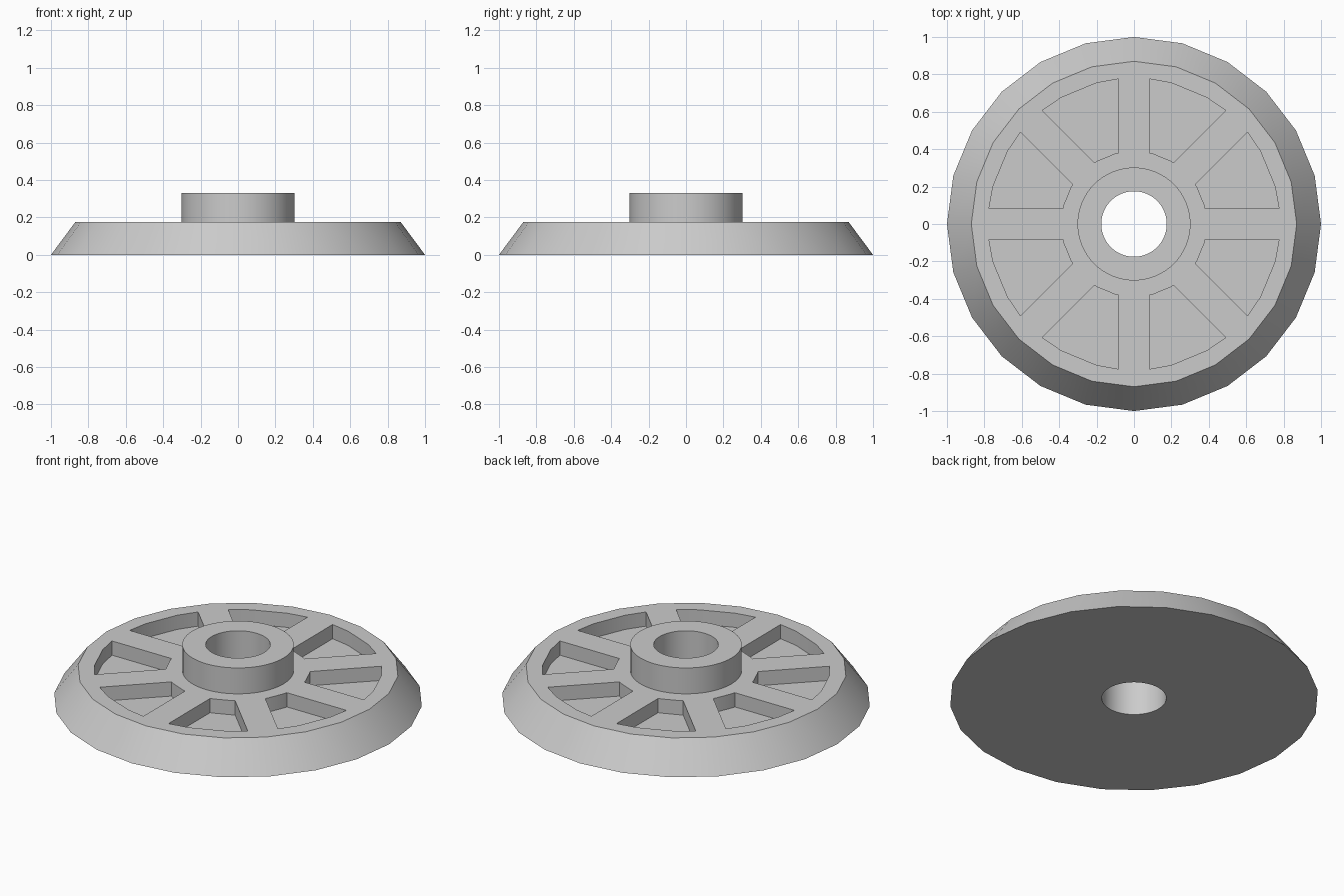
import bpy, bmesh
from math import asin, sin, cos, pi, radians

old = bpy.data.objects.get("Cube")
if old:
    bpy.data.objects.remove(old, do_unlink=True)

BASE_R, TOP_R, BASE_H = 1.0, 0.87, 0.175
HUB_R, BORE_R, HUB_H = 0.302, 0.175, 0.33
POCKET_IN, POCKET_OUT, POCKET_FLOOR = 0.39, 0.78, 0.09
SPOKE_HALF, SPOKES = 0.083, 8

grey = bpy.data.materials.new("light grey")
grey.use_nodes = True
colour = (0.6, 0.6, 0.6, 1)
grey.diffuse_color = colour
grey.node_tree.nodes["Principled BSDF"].inputs["Base Color"].default_value = colour


def make_object(name, bm):
    bmesh.ops.recalc_face_normals(bm, faces=bm.faces)
    mesh = bpy.data.meshes.new(name)
    bm.to_mesh(mesh)
    bm.free()
    mesh.materials.append(grey)
    obj = bpy.data.objects.new(name, mesh)
    bpy.context.collection.objects.link(obj)
    return obj


def select(obj):
    bpy.ops.object.select_all(action="DESELECT")
    obj.select_set(True)
    bpy.context.view_layer.objects.active = obj


def cone(name, sides, r1, r2, height, centre_z):
    bm = bmesh.new()
    bmesh.ops.create_cone(bm, cap_ends=True, segments=sides, radius1=r1, radius2=r2, depth=height)
    bmesh.ops.translate(bm, verts=bm.verts, vec=(0, 0, centre_z))
    return make_object(name, bm)


def arc(radius, start):
    """Points of a pocket edge between two parallel-sided spokes."""
    gap = asin(SPOKE_HALF / radius)
    sector = 2 * pi / SPOKES
    angles = (gap, radians(15), radians(30), sector - gap)
    return [(radius * cos(start + a), radius * sin(start + a)) for a in angles]


def cut(target, cutter):
    cutter.hide_render = True
    mod = target.modifiers.new("cut", "BOOLEAN")
    mod.operation, mod.solver, mod.object = "DIFFERENCE", "EXACT", cutter
    select(target)
    bpy.ops.object.modifier_apply(modifier=mod.name)
    bpy.data.objects.remove(cutter, do_unlink=True)


# Tapered disc
disc = cone("wheel_disc", 24, BASE_R, TOP_R, BASE_H, BASE_H / 2)

# Eight blind pockets leaving the spokes between them
bm = bmesh.new()
for i in range(SPOKES):
    start = i * 2 * pi / SPOKES
    outline = arc(POCKET_IN, start) + arc(POCKET_OUT, start)[::-1]
    face = bm.faces.new([bm.verts.new((x, y, POCKET_FLOOR)) for x, y in outline])
    top = bmesh.ops.extrude_face_region(bm, geom=[face], use_keep_orig=True)["geom"]
    bmesh.ops.translate(bm, vec=(0, 0, 0.2),
                        verts=[v for v in top if isinstance(v, bmesh.types.BMVert)])
cut(disc, make_object("pocket_cutter", bm))

# Bore through the disc
cut(disc, cone("bore_cutter", 64, BORE_R, BORE_R, 1, 0))

# Raised hub ring around the bore, open underneath where it meets the disc
bm = bmesh.new()
profile = [(BORE_R, BASE_H), (BORE_R, HUB_H), (HUB_R, HUB_H), (HUB_R, BASE_H)]
verts = [bm.verts.new((0, r, z)) for r, z in profile]
edges = [bm.edges.new(pair) for pair in zip(verts, verts[1:])]
bmesh.ops.spin(bm, geom=verts + edges, cent=(0, 0, 0), axis=(0, 0, 1),
               angle=2 * pi, steps=64)
bmesh.ops.remove_doubles(bm, verts=bm.verts, dist=0.0001)
hub = make_object("hub_ring", bm)

for part in (disc, hub):
    select(part)
    bpy.ops.object.shade_smooth_by_angle(angle=radians(30))
